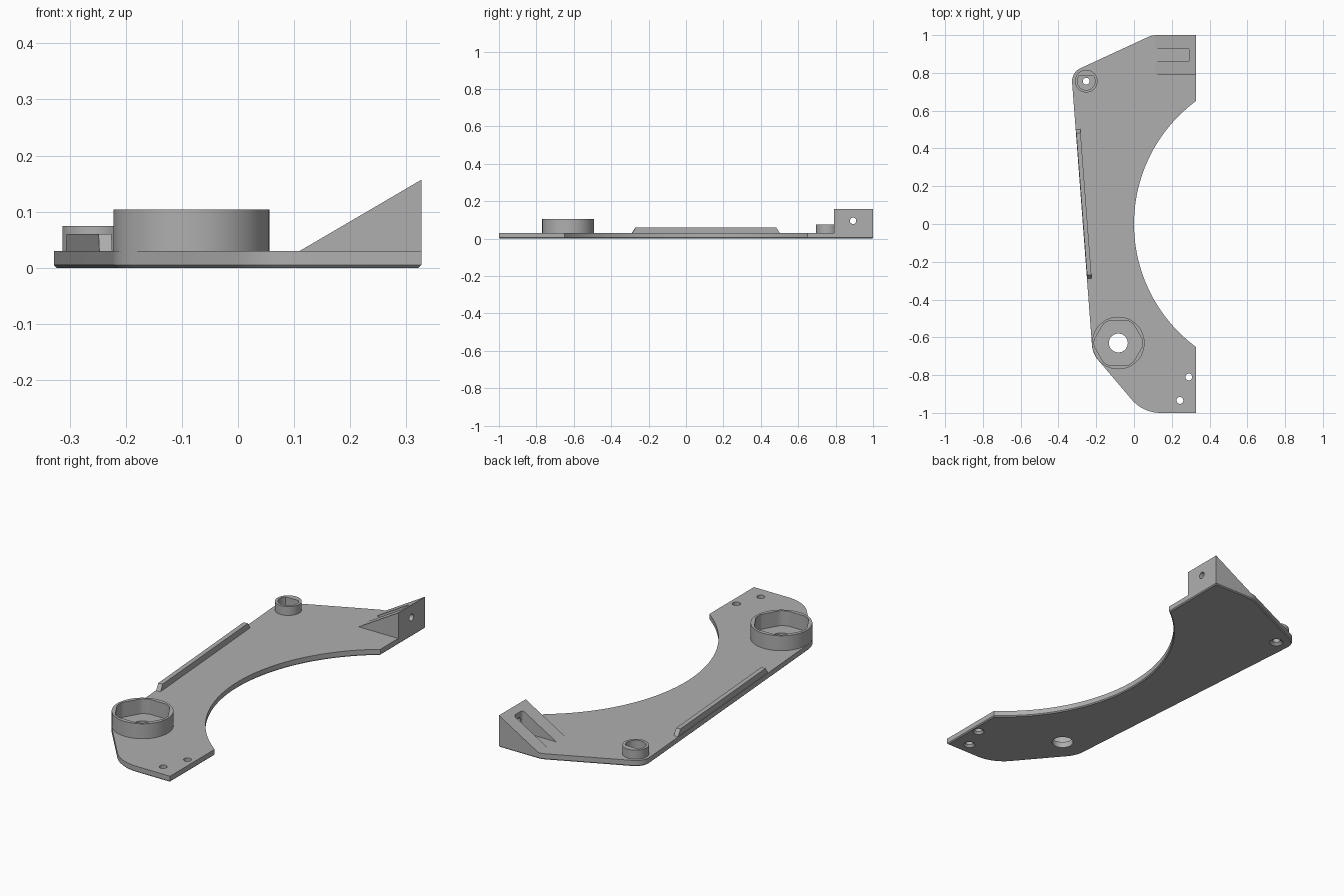
import bpy, bmesh
from math import sin, cos, radians, pi
from mathutils import Matrix, Vector

if "Cube" in bpy.data.objects:
    bpy.data.objects.remove(bpy.data.objects["Cube"])

grey = bpy.data.materials.new("mid grey")
grey.use_nodes = True
colour = (0.43, 0.43, 0.43, 1)
grey.diffuse_color = colour
grey.node_tree.nodes["Principled BSDF"].inputs["Base Color"].default_value = colour


def arc(centre, r, a0, a1, n=16):
    angles = [radians(a0 + (a1 - a0) * i / n) for i in range(n + 1)]
    return [(centre[0] + r * cos(a), centre[1] + r * sin(a)) for a in angles]


def circle(centre, r, n=48):
    return arc(centre, r, 0, 360, n)[:-1]


def finish(bm, name):
    bmesh.ops.recalc_face_normals(bm, faces=bm.faces)
    mesh = bpy.data.meshes.new(name)
    bm.to_mesh(mesh)
    bm.free()
    mesh.materials.append(grey)
    obj = bpy.data.objects.new(name, mesh)
    bpy.context.collection.objects.link(obj)
    return obj


def prism(name, outline, z0, z1, chamfer=0):
    """Upright solid from an outline, with an optional chamfer underneath."""
    bm = bmesh.new()
    base = bm.faces.new([bm.verts.new((x, y, z0)) for x, y in outline])
    top = bmesh.ops.extrude_face_region(bm, geom=[base], use_keep_orig=True)["geom"]
    bmesh.ops.translate(bm, vec=(0, 0, z1 - z0),
                        verts=[v for v in top if isinstance(v, bmesh.types.BMVert)])
    bmesh.ops.recalc_face_normals(bm, faces=bm.faces)
    if chamfer:
        rim = [e for e in bm.edges if all(abs(v.co.z - z0) < 1e-5 for v in e.verts)]
        bmesh.ops.bevel(bm, geom=rim, offset=chamfer, segments=1, affect='EDGES')
    return finish(bm, name)


def side_prism(name, profile, y0, y1):
    """Solid from an x-z profile swept along y."""
    obj = prism(name, profile, -y1, -y0)
    obj.data.transform(Matrix.Rotation(pi / 2, 4, 'X'))
    return obj


def cone(name, centre, r0, r1, z0, z1):
    bm = bmesh.new()
    bmesh.ops.create_cone(bm, cap_ends=True, segments=48, radius1=r0, radius2=r1, depth=z1 - z0,
                          matrix=Matrix.Translation((*centre, (z0 + z1) / 2)))
    return finish(bm, name)


def cut(obj, cutters):
    for c in cutters:
        mod = obj.modifiers.new("cut", 'BOOLEAN')
        mod.operation, mod.solver, mod.object = 'DIFFERENCE', 'EXACT', c
    bpy.context.view_layer.update()
    result = obj.evaluated_get(bpy.context.evaluated_depsgraph_get())
    mesh = bpy.data.meshes.new_from_object(result)
    obj.modifiers.clear()
    obj.data = mesh
    for c in cutters:
        bpy.data.objects.remove(c)


T = 0.03                       # plate thickness
W = 0.327                      # half width
front_c, rear_c = (-0.083, -0.63), (-0.253, 0.756)

# Curved base plate
outline = [(W, 1)] + arc((0.12, 0.89), 0.11, 90, 115.5, 8)
outline += arc(rear_c, 0.075, 115.5, 184.4) + arc(front_c, 0.14, 184.4, 223)
outline += arc((0.14, -0.8), 0.2, 223, 270) + [(W, -1)]
outline += arc((0.81, 0), 0.81, 233.4, 126.6, 56)
plate = prism("base_plate", outline, 0, T, 0.005)
cutters = [prism("hole", circle(front_c, 0.05), -0.1, 0.1)]
for c, r in (((0.29, -0.81), 0.027), ((0.243, -0.934), 0.027), (rear_c, 0.033)):
    cutters.append(prism("hole", circle(c, 0.018), -0.1, 0.1))
    cutters.append(cone("countersink", c, r + 0.002, 0.015, -0.002, 0.014))
cut(plate, cutters)

# Front boss with a six-sided pocket whose corners are rounded off
hexagon = []
for p in circle(front_c, 0.128, 96):
    d = Vector(p) - Vector(front_c)
    reach = max(d.x * cos(a) + d.y * sin(a) for a in [radians(30 + 60 * k) for k in range(6)])
    d *= min(1, 0.119 / reach)
    hexagon.append((front_c[0] + d.x, front_c[1] + d.y))
front_boss = prism("front_boss", circle(front_c, 0.139, 64), T, 0.104)
cut(front_boss, [prism("pocket", hexagon, T - 0.01, 0.2)])

# Rear boss with a D-shaped pocket
rear_boss = prism("rear_boss", circle(rear_c, 0.06), T, 0.074)
d_shape = arc(rear_c, 0.047, 140, 400, 40)
cut(rear_boss, [prism("pocket", d_shape, T - 0.01, 0.2)])

# Stiffening rail along the outer edge, with sloping ends
a, b = Vector((-0.307, 0.5)), Vector((-0.247, -0.29))
along = (b - a).normalized()
across = Vector((-along.y, along.x)) * 0.023
bm = bmesh.new()
rings = []
for side in (Vector((0, 0)), across):
    ring = [a + side, a + side + along * 0.02, b + side - along * 0.02, b + side]
    rings.append([bm.verts.new((p.x, p.y, z)) for p, z in zip(ring, (T, 0.06, 0.06, T))])
for ring in rings:
    bm.faces.new(ring)
for i in range(4):
    j = (i + 1) % 4
    bm.faces.new((rings[0][i], rings[0][j], rings[1][j], rings[1][i]))
finish(bm, "edge_rail")

# Wedge bracket with an open slot and a screw hole through its end wall
wedge = side_prism("wedge_bracket", [(0.11, T), (W, T), (W, 0.157)], 0.79, 1)
slot = [(0.05, 0.86)] + arc((0.28, 0.875), 0.015, 270, 360, 6)
slot += arc((0.28, 0.915), 0.015, 0, 90, 6) + [(0.05, 0.93)]
screw = prism("screw_hole", circle((0, 0), 0.017, 32), 0.28, 0.4)
screw.data.transform(Matrix.Translation((0, 0.893, 0.095)) @ Matrix.Rotation(pi / 2, 4, 'Y'))
cut(wedge, [prism("slot", slot, T - 0.01, 0.3), screw])

# Smooth the round walls, keep the hard edges
bpy.ops.object.select_all(action='DESELECT')
for name in ("base_plate", "front_boss", "rear_boss", "wedge_bracket"):
    obj = bpy.data.objects[name]
    obj.select_set(True)
    bpy.context.view_layer.objects.active = obj
bpy.ops.object.shade_smooth_by_angle(angle=radians(25))
